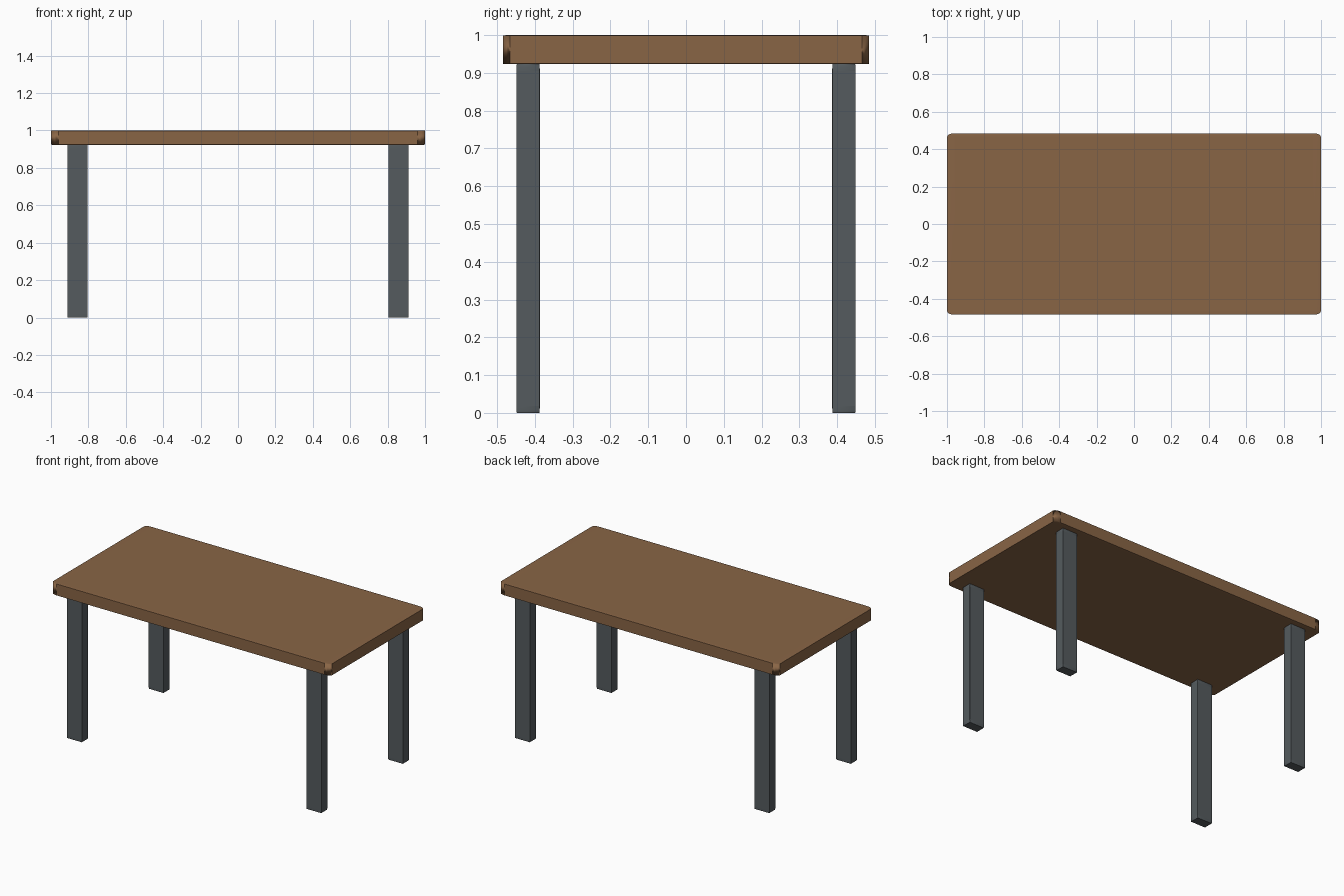
import bpy

default_cube = bpy.data.objects.get("Cube")
if default_cube:
    bpy.data.objects.remove(default_cube, do_unlink=True)


def make_material(name, color):
    mat = bpy.data.materials.new(name)
    mat.use_nodes = True
    mat.diffuse_color = color
    bsdf = next(n for n in mat.node_tree.nodes if n.type == "BSDF_PRINCIPLED")
    bsdf.inputs["Base Color"].default_value = color
    return mat


def soft_block(name, center, size, mat):
    """Unit cube stretched by object scale, so its bevel stretches with it."""
    bpy.ops.mesh.primitive_cube_add(size=1, location=center)
    obj = bpy.context.object
    obj.name = name
    obj.scale = size
    obj.data.materials.append(mat)
    bpy.ops.object.shade_smooth_by_angle()
    bevel = obj.modifiers.new("soft_edges", "BEVEL")
    bevel.width = 0.02
    bevel.segments = 3
    return obj


wood = make_material("brown wood", (0.25, 0.13, 0.06, 1))
metal = make_material("dark grey metal", (0.09, 0.105, 0.113, 1))

# Tabletop
top_thickness = 0.077
leg_height = 1 - top_thickness
soft_block("tabletop", (0, 0, 1 - top_thickness / 2), (2, 0.97, top_thickness), wood)

# Four legs, one near each corner
for side, sx in (("left", 1), ("right", -1)):
    for end, sy in (("front", -1), ("back", 1)):
        soft_block(f"{end}_{side}_leg", (sx * 0.858, sy * 0.418, leg_height / 2),
                   (0.108, 0.062, leg_height), metal)
